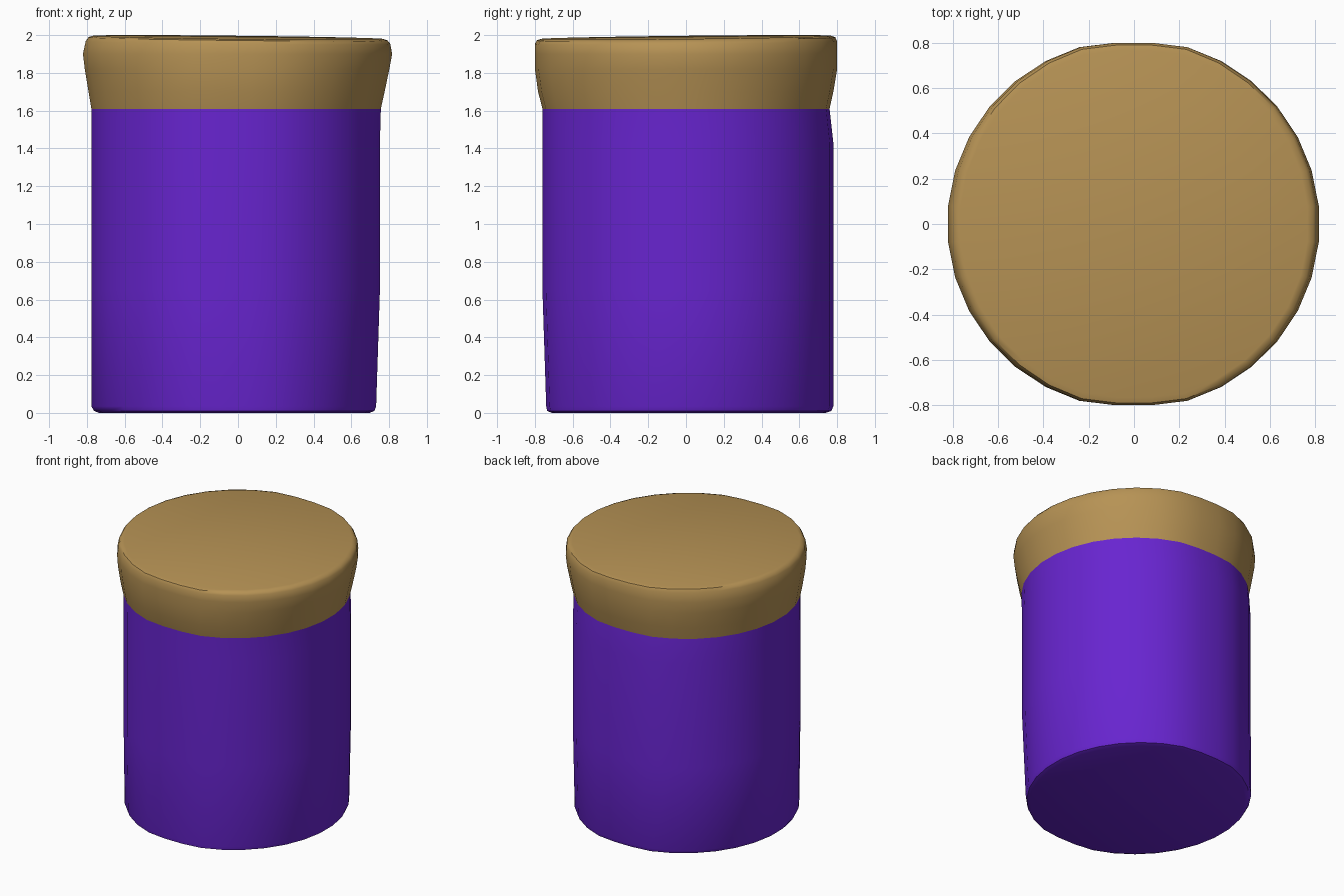
import bpy, bmesh, math

cube = bpy.data.objects.get("Cube")
if cube:
    bpy.data.objects.remove(cube)

SIDES = 32


def material(name, rgb):
    mat = bpy.data.materials.new(name)
    mat.use_nodes = True
    colour = (*rgb, 1.0)
    mat.diffuse_color = colour
    bsdf = next(n for n in mat.node_tree.nodes if n.type == 'BSDF_PRINCIPLED')
    bsdf.inputs["Base Color"].default_value = colour
    return mat


def loft(name, rings, mat):
    """Closed solid through rings of (z, left x, right x, front y, back y, tilt)."""
    bm = bmesh.new()
    loops = []
    for z, x0, x1, y0, y1, tilt in rings:
        loop = []
        for i in range(SIDES):
            a = math.tau * (i + 0.5) / SIDES
            c, s = math.cos(a), math.sin(a)
            # slightly flattened front and back
            s = max(-1, min(1, s * 1.02))
            x = (x0 + x1) / 2 + c * (x1 - x0) / 2
            y = (y0 + y1) / 2 + s * (y1 - y0) / 2
            loop.append(bm.verts.new((x, y, z + tilt * (s - c) / 1.414)))
        loops.append(loop)
    for low, high in zip(loops, loops[1:]):
        for i in range(SIDES):
            j = (i + 1) % SIDES
            bm.faces.new((low[i], low[j], high[j], high[i]))
    bm.faces.new(loops[0][::-1])
    bm.faces.new(loops[-1])
    bmesh.ops.recalc_face_normals(bm, faces=bm.faces)
    mesh = bpy.data.meshes.new(name)
    bm.to_mesh(mesh)
    bm.free()
    mesh.materials.append(mat)
    obj = bpy.data.objects.new(name, mesh)
    bpy.context.collection.objects.link(obj)
    bpy.ops.object.select_all(action='DESELECT')
    obj.select_set(True)
    bpy.context.view_layer.objects.active = obj
    bpy.ops.object.shade_smooth_by_angle(angle=math.radians(40))
    return obj


purple = material("purple", (0.138, 0.018, 0.63))
tan = material("tan", (0.47, 0.29, 0.09))

# Jar body, slightly narrower toward the bottom front right
loft("jar_body", [
    (0.00, -0.74, 0.70, -0.71, 0.74, 0),
    (0.01, -0.765, 0.725, -0.735, 0.77, 0),
    (0.035, -0.78, 0.735, -0.74, 0.78, 0),
    (0.65, -0.78, 0.755, -0.76, 0.78, 0),
    (1.43, -0.78, 0.755, -0.76, 0.78, 0),
    (1.61, -0.78, 0.76, -0.76, 0.76, 0),
], purple)

# Flared lid with a gently tilted, rounded top
loft("lid", [
    (1.61, -0.78, 0.76, -0.76, 0.76, 0),
    (1.70, -0.795, 0.78, -0.783, 0.78, 0),
    (1.82, -0.815, 0.805, -0.80, 0.80, 0),
    (1.90, -0.825, 0.82, -0.80, 0.80, 0),
    (1.96, -0.81, 0.81, -0.80, 0.80, 0.01),
    (1.98, -0.795, 0.795, -0.79, 0.79, 0.012),
    (1.988, -0.77, 0.77, -0.765, 0.765, 0.012),
], tan)
